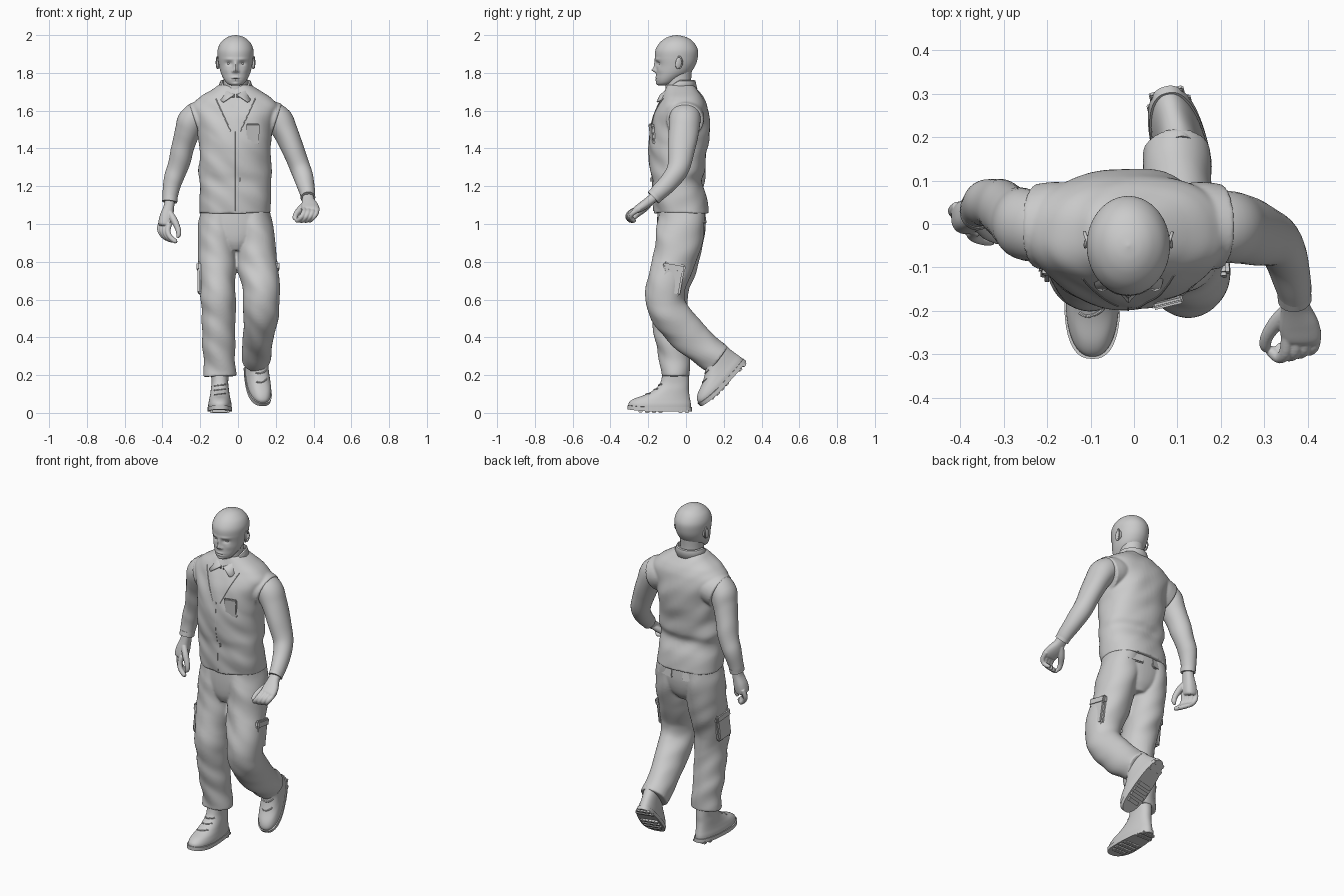
import bpy, bmesh
from math import sin, cos, pi, radians, exp, copysign
from mathutils import Vector, Matrix, noise
from mathutils.bvhtree import BVHTree

if "Cube" in bpy.data.objects:
    bpy.data.objects.remove(bpy.data.objects["Cube"])

CX = -0.013  # body centre line


def finish(name, bm, angle=40):
    bmesh.ops.recalc_face_normals(bm, faces=bm.faces[:])
    me = bpy.data.meshes.new(name)
    bm.to_mesh(me)
    bm.free()
    me.shade_smooth()
    me.set_sharp_from_angle(angle=radians(angle))
    o = bpy.data.objects.new(name, me)
    bpy.context.collection.objects.link(o)
    return o


def smooth_path(secs, k):
    """Catmull-Rom through tuples of any length."""
    out = []
    for i in range(len(secs) - 1):
        q = [secs[max(i - 1, 0)], secs[i], secs[i + 1], secs[min(i + 2, len(secs) - 1)]]
        for s in range(k):
            t = s / k
            out.append([0.5 * (2 * b + (c - a) * t + (2 * a - 5 * b + 4 * c - d) * t * t
                               + (3 * b - a - 3 * c + d) * t ** 3) for a, b, c, d in zip(*q)])
    return out + [list(secs[-1])]


def loft(name, secs, follow=True, power=2.0, n=32, k=6, fold=0, shape=None):
    """Skin elliptical rings (x, y, z, half width, half depth) along a smooth path."""
    path = smooth_path(secs, k)
    P = [Vector(p[:3]) for p in path]
    bm = bmesh.new()
    rings = []
    for i, p in enumerate(path):
        u, v = Vector((1, 0, 0)), Vector((0, 1, 0))
        if follow:
            t = (P[min(i + 1, len(P) - 1)] - P[max(i - 1, 0)]).normalized()
            u = (u - t * t.x).normalized()
            v = t.cross(u)
        ring = []
        for j in range(n):
            c, s = cos(2 * pi * j / n), sin(2 * pi * j / n)
            c, s = (copysign(abs(w) ** (2 / power), w) for w in (c, s))
            co = P[i] + u * c * max(p[3], .001) + v * s * max(p[4], .001)
            ring.append(bm.verts.new(shape(co) if shape else co))
        rings.append(ring)
    for a, b in zip(rings, rings[1:]):
        for j in range(n):
            bm.faces.new((a[j], a[j - 1], b[j - 1], b[j]))
    bm.faces.new(rings[0])
    bm.faces.new(rings[-1])
    if fold:  # cloth creases
        bmesh.ops.recalc_face_normals(bm, faces=bm.faces[:])
        bm.normal_update()
        for v, nv in [(v, v.normal.copy()) for v in bm.verts]:
            c = v.co
            v.co = c + nv * fold * noise.noise(Vector((c.x * 7, c.y * 7, c.z * 11 + c.x * 8)))
    return finish(name, bm)


def fuse(name, parts, voxel, repeat):
    """Melt overlapping parts into one smooth skin."""
    bm = bmesh.new()
    for o in parts:
        bm.from_mesh(o.data)
        bpy.data.objects.remove(o)
    o = finish(name, bm, 180)
    m = o.modifiers.new("skin", 'REMESH')
    m.mode, m.voxel_size, m.use_smooth_shade = 'VOXEL', voxel, True
    m = o.modifiers.new("soften", 'SMOOTH')
    m.factor, m.iterations = .5, repeat
    return o


def box(name, loc, dims, rot=(0, 0, 0), r=.005):
    bm = bmesh.new()
    bmesh.ops.create_cube(bm, size=1, matrix=Matrix.Diagonal((*dims, 1)))
    bmesh.ops.bevel(bm, geom=bm.edges[:], offset=r, segments=2, affect='EDGES')
    o = finish(name, bm)
    o.location, o.rotation_euler = loc, [radians(a) for a in rot]
    return o


def ball(name, loc, dims, rot=(0, 0, 0)):
    bm = bmesh.new()
    bmesh.ops.create_uvsphere(bm, u_segments=24, v_segments=16, radius=1, matrix=Matrix.Diagonal((*dims, 1)))
    o = finish(name, bm, 80)
    o.location, o.rotation_euler = loc, [radians(a) for a in rot]
    return o


def seam(name, target, ends, r=.003, steps=14):
    """Thin cord laid on the front of a part between two (x, z) points."""
    tree = BVHTree.FromPolygons([v.co for v in target.data.vertices], [p.vertices for p in target.data.polygons])
    secs = []
    for i in range(steps + 1):
        t = i / steps
        x, z = (a + (b - a) * t for a, b in zip(*ends))
        hit = tree.ray_cast(Vector((x, -2, z)), Vector((0, 1, 0)))[0]
        if hit:
            secs.append((*hit, r, r))
    return loft(name, secs, n=8, k=1)


# Vest: body and shoulder openings melted together
def vest_row(z, front, back, a):
    return (CX - .002, (front + back) / 2, z, a, (back - front) / 2)

body = [loft("vest_body", [vest_row(*r) for r in (
    (1.055, -.166, .124, .192), (1.15, -.177, .106, .19), (1.225, -.178, .082, .188), (1.28, -.186, .1, .192),
    (1.36, -.192, .106, .187), (1.45, -.196, .122, .19), (1.55, -.18, .126, .207), (1.62, -.153, .113, .228),
    (1.665, -.133, .093, .195), (1.70, -.118, .07, .138), (1.735, -.1, .045, .082))],
    follow=False, power=2.3, n=64, k=8, fold=.009)]
for s in (-1, 1):
    body.append(loft("armhole", [(CX + s * x, -.005, z, a, b) for x, z, a, b in
                ((.12, 1.575, .088, .098), (.17, 1.56, .095, .102), (.215, 1.545, .097, .097))]))
vest = fuse("vest", body, .006, 5)
for s, side in ((-1, "right"), (1, "left")):
    seam("vest_lapel_" + side, vest, ((CX + s * .105, 1.665), (CX + s * .025, 1.49)), .0025)
seam("vest_zip", vest, ((CX, 1.49), (CX, 1.07)), .002)
box("zip_pull", (.01, -.186, 1.235), (.008, .01, .022), r=.002)
box("chest_pocket", (.078, -.179, 1.475), (.07, .014, .105), (5, 0, 14))
box("chest_pocket_flap", (.078, -.183, 1.518), (.074, .014, .026), (5, 0, 14))

# Shirt collar
bm = bmesh.new()
rows, N = [], 64
for i in range(N + 1):
    th = .08 + (2 * pi - .16) * i / N
    f = max(0, cos(th))
    sg = copysign(1, sin(th))
    col = []
    for ax, by, z, pt in ((.070, .07 + .03 * f, 1.71 - .04 * f, 0), (.072, .073 + .028 * f, 1.762 - .075 * f ** 1.5, 0),
                          (.08, .08 + .03 * f, 1.758 - .075 * f ** 1.5, .004),
                          (.096, .09 + .036 * f, 1.715 - .068 * f ** 1.2, .055)):
        col.append(bm.verts.new((CX + ax * sin(th) + sg * pt * f ** 4, -.03 - by * cos(th), z)))
    rows.append(col)
for a, b in zip(rows, rows[1:]):
    for j in range(3):
        bm.faces.new((a[j], b[j], b[j + 1], a[j + 1]))
collar = finish("shirt_collar", bm)
collar.modifiers.new("thickness", 'SOLIDIFY').thickness = .006

# Neck and head; the face is shaped by soft bumps (x, z, width, height, depth)
loft("neck", [(CX, -.03, 1.66, .07, .08), (CX, -.04, 1.74, .063, .068), (CX, -.04, 1.82, .066, .072)], follow=False)
BUMPS = [(0, 1.84, .011, .022, .012), (0, 1.815, .011, .012, .021), (0, 1.775, .022, .005, .005),
         (0, 1.762, .019, .006, .005), (0, 1.769, .024, .002, -.003), (0, 1.742, .018, .01, .006)]
for s in (-1, 1):
    BUMPS += [(s * .014, 1.808, .007, .007, .008), (s * .035, 1.85, .017, .010, -.010),
              (s * .034, 1.872, .024, .007, .004), (s * .05, 1.815, .016, .016, .003)]


def face(co):
    if co.y < -.06:
        for x, z, w, h, d in BUMPS:
            co.y -= d * exp(-((co.x - CX - x) / w) ** 2 - ((co.z - z) / h) ** 2)
    return co

loft("head", [(CX, (f + b) / 2, z, a, (b - f) / 2) for z, f, b, a in (
    (1.732, -.14, -.11, .015), (1.742, -.152, -.07, .042), (1.765, -.158, -.03, .061), (1.80, -.158, .022, .078),
    (1.84, -.158, .05, .088), (1.88, -.164, .062, .094), (1.92, -.162, .063, .095), (1.955, -.143, .046, .082),
    (1.98, -.115, .02, .058), (1.994, -.085, -.015, .032), (2.0, -.052, -.048, .002))],
    follow=False, n=128, k=8, shape=face)
for s, side in ((-1, "right"), (1, "left")):
    ball("eye_" + side, (CX + s * .034, -.132, 1.85), (.014, .012, .008))
    ball("ear_" + side, (CX + s * .092, -.037, 1.853), (.008, .02, .034), (-12, 0, s * 24))
    loft("ear_rim_" + side, [(CX + s * (.095 + .006 * sin(t)), -.037 + .017 * sin(t), 1.855 + .031 * cos(t), .004, .004)
         for t in (-.7, -.2, .4, 1.1, 1.8, 2.5, 3.0)], n=10)

# Arms, cuffs and hands
ARMS = {
    "left": [(.13, -.005, 1.60, .06, .075), (.205, -.005, 1.56, .075, .083), (.25, -.012, 1.49, .066, .08),
             (.29, -.025, 1.40, .06, .073), (.328, -.04, 1.30, .055, .06), (.352, -.08, 1.235, .05, .052),
             (.367, -.14, 1.172, .041, .044), (.37, -.168, 1.145, .037, .04)],
    "right": [(-.16, -.005, 1.60, .06, .075), (-.235, -.003, 1.56, .075, .083), (-.268, .01, 1.49, .066, .076),
              (-.292, .03, 1.40, .06, .066), (-.322, .048, 1.29, .056, .058), (-.347, .046, 1.22, .05, .052),
              (-.358, .036, 1.155, .042, .044), (-.361, .03, 1.125, .038, .042)]}
for side, secs in ARMS.items():
    loft("sleeve_" + side, secs, fold=.004)
    (p, q) = (Vector(secs[-2][:3]), Vector(secs[-1][:3]))
    d = (q - p).normalized()
    loft("cuff_" + side, [(*(q + d * t), secs[-1][3] + .002, secs[-1][4] + .002) for t in (-.02, -.005, .008)], k=2)


def hand(side, palm, spread, finger, thumb):
    parts = [loft("palm", palm, power=2.4), loft("thumb", thumb, n=16, k=4)]
    tip = Vector(palm[-2][:3])
    for i in range(4):
        base = tip + Vector(spread) * (i - 1.5) / 1.5
        r = (.0135, .0145, .014, .012)[i]
        parts.append(loft("finger", [(*(base + Vector(o)), r * w, r * w) for o, w in
                     zip(finger, (1.05, 1.1, 1, .95, .6))], n=16, k=4))
    fuse("hand_" + side, parts, .003, 3)

hand("left", [(.37, -.155, 1.155, .029, .027), (.372, -.19, 1.125, .033, .025), (.38, -.23, 1.095, .045, .024),
              (.386, -.262, 1.075, .046, .02), (.386, -.272, 1.066, .04, .012)], (.033, .008, 0),
     [(0, .01, .004), (-.004, -.026, -.016), (-.018, -.038, -.038), (-.036, -.024, -.056), (-.046, -.014, -.058)],
     [(.36, -.19, 1.11, .015, .015), (.332, -.222, 1.08, .018, .018), (.308, -.256, 1.052, .015, .015),
      (.302, -.28, 1.032, .013, .013), (.307, -.292, 1.025, .007, .007)])
hand("right", [(-.36, .03, 1.135, .027, .03), (-.366, .026, 1.09, .028, .033), (-.378, .02, 1.04, .036, .038),
               (-.386, .014, 1.0, .036, .038), (-.388, .012, .988, .028, .032)], (-.022, .026, .006),
     [(.002, 0, .01), (-.008, -.01, -.03), (.004, -.02, -.062), (.03, -.026, -.084), (.042, -.028, -.086)],
     [(-.36, .0, 1.06, .015, .015), (-.338, -.018, 1.02, .018, .018), (-.318, -.03, .975, .015, .015),
      (-.314, -.034, .945, .013, .013), (-.322, -.036, .928, .007, .007)])

# Trousers: seat and legs melted together
seat = loft("seat", [(CX, -.025, 1.10, .172, .125), (CX, -.025, .99, .185, .128), (CX, -.03, .91, .13, .116),
                     (CX, -.035, .86, .05, .09)], follow=False, power=2.2, n=48)
leg_r = loft("leg", [(-.1, -.022, 1.08, .095, .122), (-.112, -.028, .95, .104, .127), (-.112, -.05, .8, .1, .115),
                     (-.108, -.092, .64, .094, .104), (-.104, -.09, .5, .09, .095), (-.1, -.068, .34, .087, .082),
                     (-.097, -.057, .24, .084, .078), (-.096, -.056, .195, .084, .076)], fold=.009, k=10, n=40)
leg_l = loft("leg", [(.075, -.022, 1.08, .095, .122), (.09, -.03, .95, .1, .125), (.103, -.065, .8, .106, .115),
                     (.12, -.11, .66, .1, .104), (.123, -.095, .54, .094, .102), (.113, .005, .425, .084, .1),
                     (.102, .10, .335, .078, .09), (.096, .168, .283, .078, .084)], fold=.009, k=10, n=40)
fuse("trousers", [seat, leg_r, leg_l], .006, 7)
for name, loc, tilt, s in (("left", (.198, -.075, .70), -10, 1), ("right", (-.197, -.07, .70), -8, -1)):
    box("cargo_pocket_" + name, loc, (.03, .11, .15), (tilt, 0, s * 4), .01)
    box("cargo_flap_" + name, (loc[0] + s * .003, loc[1] + .012, loc[2] + .07), (.032, .118, .045), (tilt, 0, s * 4), .008)
    box("back_pocket_flap_" + name, (CX + s * .085, .09, 1.03), (.11, .014, .06), (8, 0, -s * 10))


# Boots: built flat, then placed
def boot(side, M, shaft):
    def last(co):  # narrow the heel, lift the toe
        t = (co.y + .14) / .17
        co.x *= 1 - .1 * t - .03 * max(0, t)
        co.z += .02 * max(0, -t - .35) ** 1.5
        return co
    rows = [(0, y, z, a, b) for y, z, a, b in (
        (-.14, .02, .06, .166), (-.138, .045, .061, .164), (-.126, .07, .057, .148), (-.1, .095, .053, .118),
        (-.075, .125, .05, .09), (-.06, .16, .047, .076), (-.055, .205, .05, .07))]
    upper = loft("boot_" + side, rows[:shaft], follow=False, power=2.3, n=48, shape=last)
    parts = [upper, loft("sole_" + side, [(0, -.14, z, .064, .171) for z in (.008, .02, .03)],
                         follow=False, power=2.5, n=48, k=2, shape=last)]
    for i in range(shaft - 4):
        z = .095 + i * .024
        parts.append(seam(f"lace_{side}_{i + 1}", upper, ((-.03, z), (.03, z + .008)), .004))
    for i in range(8):  # tread bars
        y = .005 - i * .035
        if i not in (2, 3):
            lift = .02 * max(0, -(y + .14) / .17 - .35) ** 1.5
            parts.append(box(f"tread_{side}_{i + 1}", (0, y, .007 + lift), (.082 if i in (0, 7) else .104, .022, .014), r=.003))
    for o in parts:
        o.matrix_world = M @ Matrix.Translation(o.location)

boot("right", Matrix.Translation((-.096, 0, 0)), 7)
boot("left", Matrix.Translation((.07, .322, .268)) @ Matrix.Rotation(radians(14), 4, 'Z')
     @ Matrix.Rotation(radians(46), 4, 'X') @ Matrix.Translation((0, -.03, 0)), 6)
